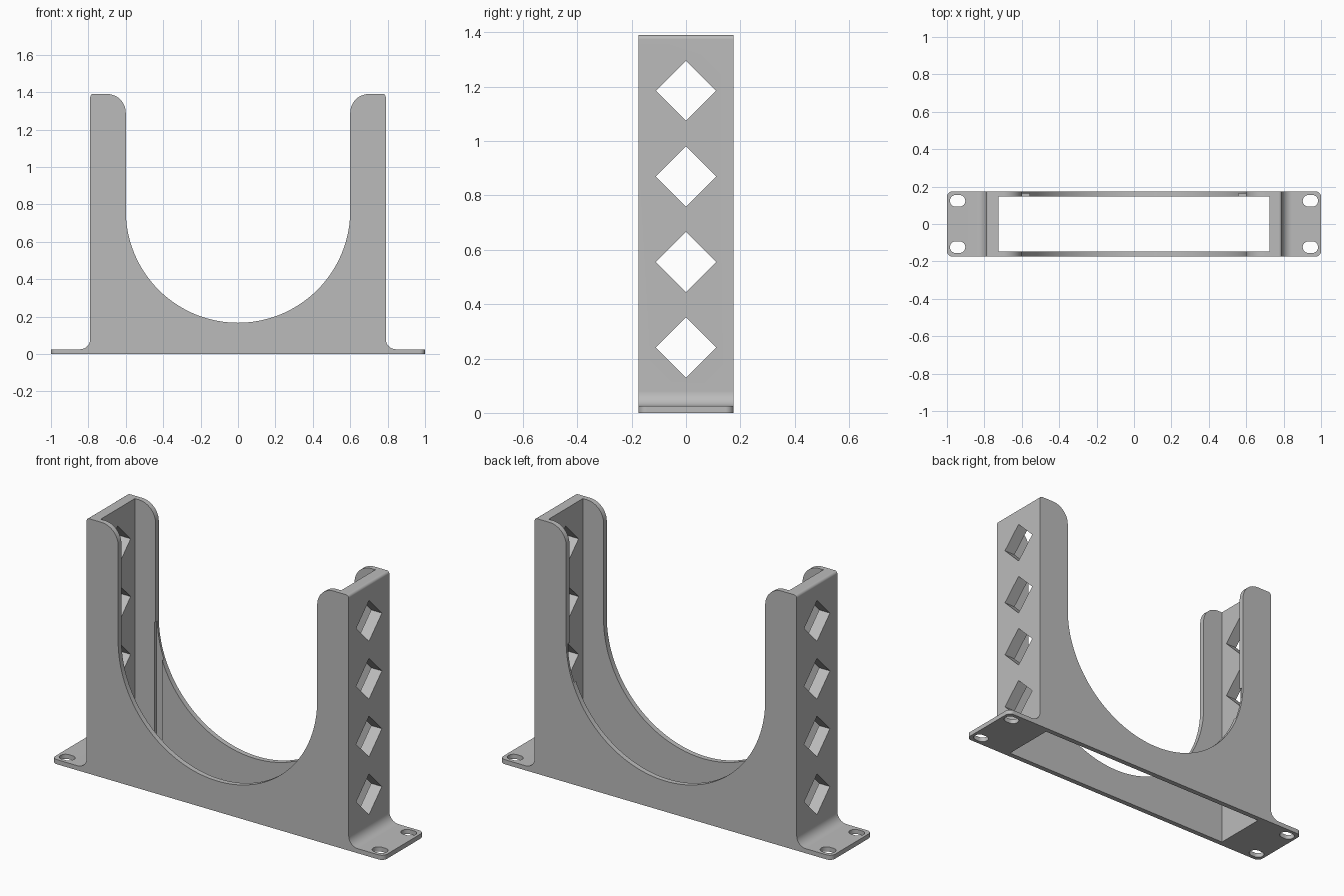
import bpy, bmesh, math
from mathutils import Vector

if "Cube" in bpy.data.objects:
    bpy.data.objects.remove(bpy.data.objects["Cube"], do_unlink=True)

grey = bpy.data.materials.new("plain grey")
grey.use_nodes = True
COLOUR = (0.5, 0.5, 0.5, 1)
grey.diffuse_color = COLOUR
grey.node_tree.nodes["Principled BSDF"].inputs["Base Color"].default_value = COLOUR

HALF_DEPTH = 0.175
TOP = 1.39


def arc(cx, cy, r, start, end, steps):
    """Points along an arc, angles in degrees."""
    angles = [math.radians(start + (end - start) * i / steps) for i in range(steps + 1)]
    return [(cx + r * math.cos(a), cy + r * math.sin(a)) for a in angles]


def rounded(cx, cy, hx, hy, r, steps=8):
    """Rounded rectangle outline."""
    pts = []
    for i, (sx, sy) in enumerate([(1, 1), (-1, 1), (-1, -1), (1, -1)]):
        pts += arc(cx + sx * (hx - r), cy + sy * (hy - r), r, 90 * i, 90 * i + 90, steps)
    return pts


def prism(name, outline, axis, low, high):
    """Extrude a 2D outline along an axis."""
    place = {"x": lambda a, b, t: (t, a, b),
             "y": lambda a, b, t: (a, t, b),
             "z": lambda a, b, t: (a, b, t)}[axis]
    bm = bmesh.new()
    face = bm.faces.new([bm.verts.new(place(a, b, low)) for a, b in outline])
    new = bmesh.ops.extrude_face_region(bm, geom=[face])["geom"]
    shift = Vector(place(0, 0, high - low))
    bmesh.ops.translate(bm, vec=shift, verts=[v for v in new if isinstance(v, bmesh.types.BMVert)])
    bmesh.ops.remove_doubles(bm, verts=bm.verts, dist=1e-5)
    bmesh.ops.recalc_face_normals(bm, faces=bm.faces)
    mesh = bpy.data.meshes.new(name)
    bm.to_mesh(mesh)
    bm.free()
    mesh.materials.append(grey)
    obj = bpy.data.objects.new(name, mesh)
    bpy.context.collection.objects.link(obj)
    return obj


def box(name, x0, x1, y0, y1, z0, z1):
    return prism(name, [(x0, y0), (x1, y0), (x1, y1), (x0, y1)], "z", z0, z1)


def combine(target, tool, operation="DIFFERENCE"):
    """Apply a boolean and discard the tool."""
    mod = target.modifiers.new("cut", "BOOLEAN")
    mod.operation = operation
    mod.solver = "EXACT"
    mod.object = tool
    bpy.context.view_layer.objects.active = target
    bpy.ops.object.modifier_apply(modifier=mod.name)
    bpy.data.objects.remove(tool, do_unlink=True)


# Cradle silhouette: foot, fillet, upright, rounded top and round saddle
half = [(1, 0), (1, 0.025)]
half += arc(0.845, 0.08, 0.055, 270, 180, 8)
half += arc(0.775, TOP - 0.015, 0.015, 0, 90, 4)
half += arc(0.7, TOP - 0.1, 0.1, 90, 180, 12)
half += arc(0, 0.767, 0.6, 0, -90, 36)
outline = half + [(-x, z) for x, z in reversed(half[:-1])]
cradle = prism("cradle", outline, "y", -HALF_DEPTH, HALF_DEPTH)

# Rounded foot corners
combine(cradle, prism("corner_trim", rounded(0, 0, 1, HALF_DEPTH, 0.03), "z", -0.1, 1.5), "INTERSECT")

# Open well between the front and back walls
combine(cradle, box("well", -0.725, 0.725, -0.147, 0.147, -0.1, 1.5))

# Diamond windows through both uprights
for i in range(4):
    z = 0.24 + 0.315 * i
    d = 0.111
    combine(cradle, prism("diamond", [(-d, z), (0, z - d), (d, z), (0, z + d)], "x", -0.9, 0.9))

for side in (-1, 1):
    # Shallow grooves inside the back wall
    xs = sorted((side * 0.56, side * 0.605))
    combine(cradle, box("groove", *xs, 0.13, 0.162, 0.03, 0.75))
    # Screw slots in the feet
    for end in (-1, 1):
        slot = rounded(side * 0.943, end * 0.124, 0.041, 0.031, 0.0305)
        combine(cradle, prism("slot", slot, "z", -0.1, 0.1))

bpy.ops.object.select_all(action="DESELECT")
cradle.select_set(True)
bpy.context.view_layer.objects.active = cradle
bpy.ops.object.shade_smooth_by_angle(angle=math.radians(30))
weighted = cradle.modifiers.new("even shading", "WEIGHTED_NORMAL")
weighted.keep_sharp = True
